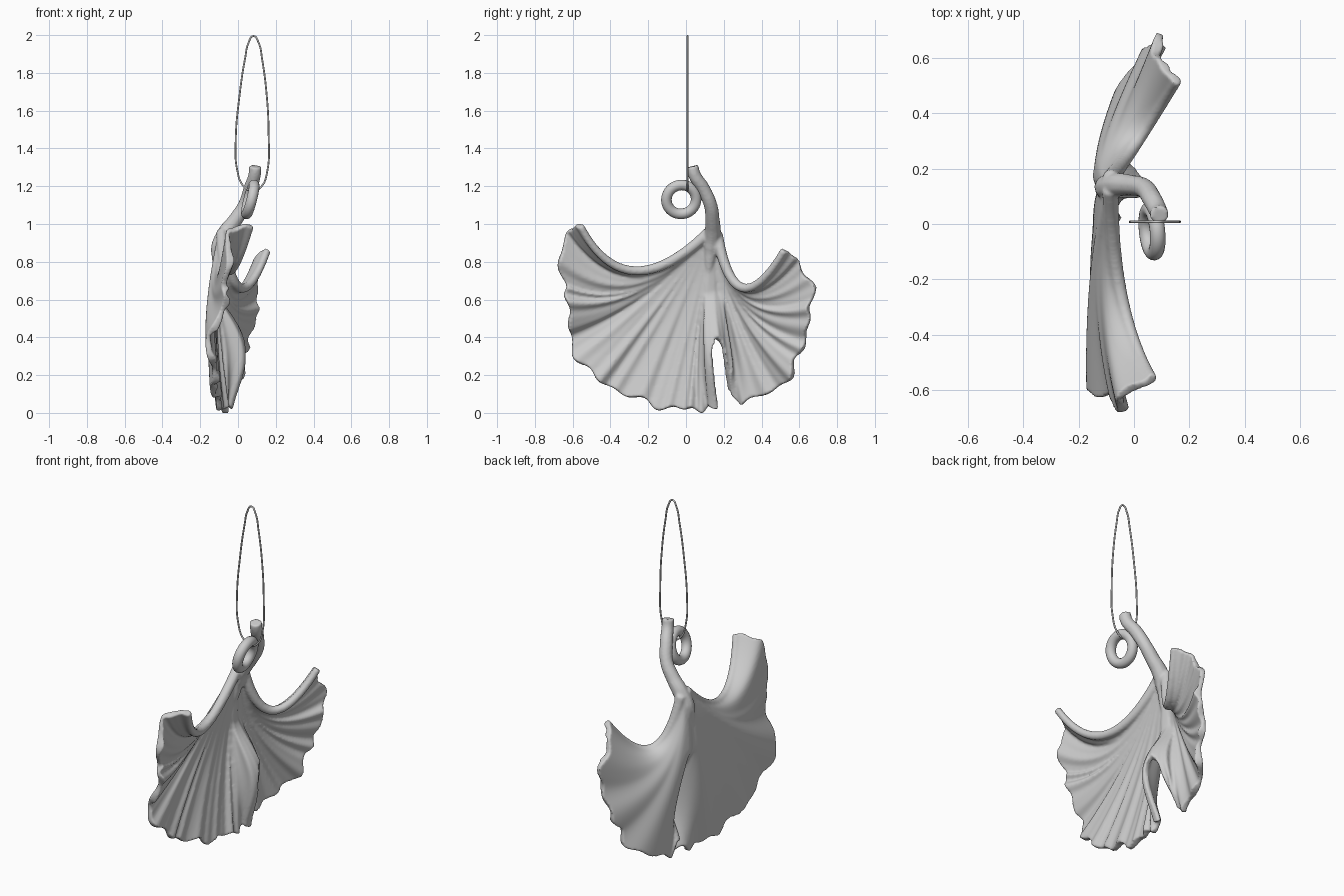
import bpy, bmesh, math
from mathutils import Vector

if "Cube" in bpy.data.objects:
    bpy.data.objects.remove(bpy.data.objects["Cube"])

# Leaf veins: quadratic curves from the stem; (end xyz, control xyz), left rim to right rim
RAYS = [
    (.065, -.56, .99, -.08, -.32, .53), (-.03, -.62, .97, -.12, -.30, .50),
    (-.06, -.67, .76, -.15, -.28, .49), (-.06, -.62, .60, -.17, -.25, .53),
    (-.14, -.62, .42, -.17, -.20, .57), (-.13, -.54, .24, -.17, -.15, .60),
    (-.12, -.38, .13, -.17, -.08, .60), (-.11, -.20, .05, -.17, .00, .60),
    (-.08, -.04, .02, -.17, .07, .60), (-.08, .08, .02, -.16, .085, .60),
    (-.05, .165, .03, -.16, .085, .60), (-.11, .235, .11, -.17, .15, .60),
    (-.11, .31, .06, -.17, .18, .60), (-.03, .50, .14, -.17, .205, .56),
    (.03, .59, .28, -.16, .215, .52), (.07, .64, .45, -.14, .225, .48),
    (.10, .67, .63, -.10, .24, .44), (.085, .60, .80, -.05, .25, .42),
    (.155, .52, .86, -.01, .26, .42)]
LAST = len(RAYS) - 1
SLIT = 10           # the slit opens between vein 10 and 11
PER, ROWS = 12, 50  # columns per vein gap, rows along a vein


def ray_at(u):
    """Catmull-Rom blend between neighbouring veins."""
    i = min(int(u), LAST - 1)
    f = u - i
    p = [RAYS[max(0, min(LAST, i + k))] for k in (-1, 0, 1, 2)]
    v = [.5 * (2*b + (c - a)*f + (2*a - 5*b + 4*c - d)*f*f + (3*b - a - 3*c + d)*f**3)
         for a, b, c, d in zip(*p)]
    return Vector(v[:3]), Vector(v[3:])


def leaf_point(u, t):
    end, ctrl = ray_at(u)
    base = Vector((-.085, .125, .96)).lerp(Vector((-.085, .165, .95)), u / LAST)
    p = base * (1-t)**2 + ctrl * 2*t*(1-t) + end * t*t
    inner = min(1, u, LAST - u)
    # scalloped, ruffled outer edge
    p += (end - ctrl).normalized() * inner * t**6 * .012 * (math.sin(7.1*u) + math.sin(4.3*u + 1))
    p.x += inner * t**3 * .012 * math.sin(3.7*u + 1)
    # both lobes curl forward beside the slit
    if t > .4:
        gap = max(SLIT - u, u - SLIT - 1, 0)
        p.x += .13 * math.exp(-(gap / .9)**2) * math.sin(math.pi * min(1, (t - .4) / .65))**1.5
    return p


def build_leaf():
    bm = bmesh.new()
    cols = LAST * PER
    front, uv = {}, {}
    for i in range(cols + 1):
        for j in range(ROWS + 1):
            u, t = i / PER, j / ROWS
            v = bm.verts.new(leaf_point(u, t))
            front[i, j] = v
            uv[v] = (u, t)
    for i in range(cols):
        f = (i + .5) / PER - SLIT
        for j in range(ROWS):
            if 0 < f < 1 and j / ROWS >= .67 + .07 * (2*f - 1)**2:
                continue
            bm.faces.new((front[i, j], front[i, j+1], front[i+1, j+1], front[i+1, j]))
    for v in list(uv):
        if not v.link_faces:
            del uv[v]
            bm.verts.remove(v)
    bm.normal_update()
    # smooth back, pleated front
    normals = {v: v.normal.copy() for v in uv}
    rims = [e for e in bm.edges if e.is_boundary]
    faces = list(bm.faces)
    back = {v: bm.verts.new(v.co - normals[v] * .017) for v in uv}
    for v, (u, t) in uv.items():
        pleat = math.sin(2*math.pi*1.35*u + 1.5*math.sin(2.1*u)) + .4*math.sin(15*u)
        v.co += normals[v] * (.015 + .009 * min(1, 1.5*t) * t * pleat * min(1, u, LAST - u))
    for f in faces:
        bm.faces.new([back[v] for v in reversed(f.verts)])
    for e in rims:
        a, b = e.verts
        bm.faces.new((a, b, back[b], back[a]))
    bmesh.ops.recalc_face_normals(bm, faces=bm.faces)
    me = bpy.data.meshes.new("leaf")
    bm.to_mesh(me)
    bm.free()
    ob = bpy.data.objects.new("leaf", me)
    bpy.context.collection.objects.link(ob)
    return ob


def tube(name, pts, radii, cyclic=False, res=8):
    """Round tube through points with a radius at each one."""
    cu = bpy.data.curves.new(name, 'CURVE')
    cu.dimensions = '3D'
    cu.bevel_depth = 1
    cu.bevel_resolution = 3
    cu.resolution_u = res
    cu.use_fill_caps = True
    sp = cu.splines.new('BEZIER')
    sp.bezier_points.add(len(pts) - 1)
    for bp, p, r in zip(sp.bezier_points, pts, radii):
        bp.co = p
        bp.radius = r
        bp.handle_left_type = bp.handle_right_type = 'AUTO'
    sp.use_cyclic_u = cyclic
    ob = bpy.data.objects.new(name, cu)
    bpy.context.collection.objects.link(ob)
    return ob


leaf = build_leaf()
parts = [leaf]

# Thick rolled rims along both upper edges
for name, u in (("left_rim", 0), ("right_rim", LAST)):
    parts.append(tube(name, [leaf_point(u, k / 10) for k in range(11)],
                      [.03 - .001 * k for k in range(11)]))

# Stem, growing out of the middle veins and bending over to its cut end
parts.append(tube("stem", [leaf_point(9.5, t) for t in (.3, .2, .1)] +
                  [(-.06, .142, .96), (-.015, .14, 1.02), (.035, .13, 1.1), (.065, .09, 1.19),
                   (.088, .045, 1.26), (.092, .033, 1.305)],
                  [.012, .03, .045, .044, .039, .036, .036, .034, .034]))

# Fuse leaf, rims and stem into one cast body
bpy.ops.object.select_all(action='DESELECT')
for ob in parts:
    ob.select_set(True)
bpy.context.view_layer.objects.active = leaf
bpy.ops.object.convert(target='MESH')
bpy.ops.object.join()
leaf = bpy.context.object
leaf.name = "leaf_with_stem"
fuse = leaf.modifiers.new("fuse", 'REMESH')
fuse.mode = 'VOXEL'
fuse.voxel_size = .0075
fuse.use_smooth_shade = True
soften = leaf.modifiers.new("soften", 'SMOOTH')
soften.factor = .5
soften.iterations = 4

# Hanging ring
bpy.ops.mesh.primitive_torus_add(major_radius=.079, minor_radius=.028, major_segments=48,
                                 minor_segments=16, location=(.065, -.025, 1.13),
                                 rotation=(0, math.pi/2 + .25, .1))
bpy.context.object.name = "hanging_ring"
bpy.ops.object.shade_smooth()

# Cord loop
cord = [(.082, 1.995), (.109, 1.96), (.128, 1.87), (.152, 1.68), (.162, 1.48), (.155, 1.28),
        (.125, 1.20), (.08, 1.175), (.03, 1.20), (-.005, 1.29), (-.012, 1.45), (.008, 1.68),
        (.038, 1.88), (.056, 1.96)]
tube("cord_loop", [(x, .008, z) for x, z in cord], [.005] * len(cord), cyclic=True)
